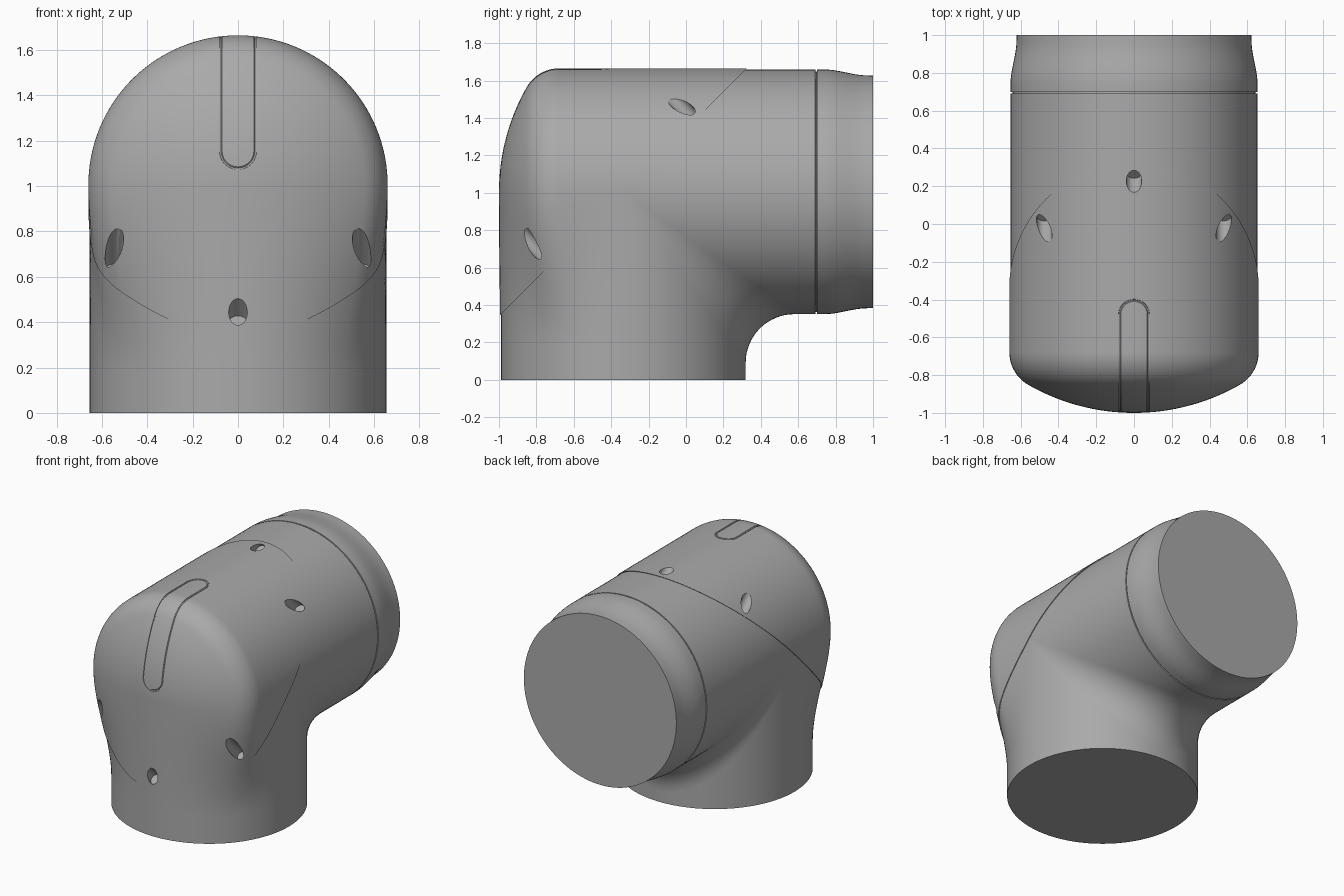
import bpy, bmesh
from math import sin, cos, pi, sqrt, asin, atan2, hypot
from mathutils import Vector, Matrix

cube = bpy.data.objects.get("Cube")
if cube:
    bpy.data.objects.remove(cube, do_unlink=True)

R = 0.66                                  # pipe radius
AXIS = Vector((0, -0.335, 1.005))         # where the two pipe axes meet
NORMAL = Vector((0, -1, 1)).normalized()  # seam plane, facing the cover
ALONG = Vector((0, 1, 1)).normalized()
INNER = 0.991                             # body is slightly smaller than cover

grey = bpy.data.materials.new("warm_grey")
grey.use_nodes = True
colour = (0.4, 0.4, 0.4, 1)
grey.diffuse_color = colour
grey.node_tree.nodes["Principled BSDF"].inputs["Base Color"].default_value = colour


def make(name, bm):
    mesh = bpy.data.meshes.new(name)
    bm.to_mesh(mesh)
    bm.free()
    mesh.materials.append(grey)
    ob = bpy.data.objects.new(name, mesh)
    bpy.context.collection.objects.link(ob)
    return ob


def activate(ob):
    bpy.ops.object.select_all(action='DESELECT')
    ob.select_set(True)
    bpy.context.view_layer.objects.active = ob


def smooth(ob):
    activate(ob)
    bpy.ops.object.shade_smooth_by_angle(angle=0.5)


def loft(rings):
    """Closed solid through a list of equal rings."""
    bm = bmesh.new()
    rows = [[bm.verts.new(p) for p in ring] for ring in rings]
    n = len(rows[0])
    for a, b in zip(rows, rows[1:]):
        for i in range(n):
            j = (i + 1) % n
            bm.faces.new((a[i], a[j], b[j], b[i]))
    bm.faces.new(rows[0])
    bm.faces.new(rows[-1])
    bmesh.ops.recalc_face_normals(bm, faces=bm.faces)
    return bm


def clip(bm, keep_cover):
    """Cut at the sloping seam and close the cut."""
    bmesh.ops.bisect_plane(bm, geom=bm.verts[:] + bm.edges[:] + bm.faces[:],
                           plane_co=AXIS, plane_no=NORMAL,
                           clear_inner=keep_cover, clear_outer=not keep_cover)
    bmesh.ops.holes_fill(bm, edges=[e for e in bm.edges if e.is_boundary], sides=0)
    bmesh.ops.recalc_face_normals(bm, faces=bm.faces)
    return bm


def subtract(ob, cutter):
    mod = ob.modifiers.new("cut", 'BOOLEAN')
    mod.operation, mod.solver, mod.object = 'DIFFERENCE', 'EXACT', cutter
    activate(ob)
    bpy.ops.object.modifier_apply(modifier=mod.name)


# Domed end profile: shallow arc, then a rounded shoulder, as (radius, y)
ARC, SHOULDER, ARC_Y = 1.13, 0.2, 0.13
turn = asin((R - SHOULDER) / (ARC - SHOULDER))
shoulder_y = ARC_Y - (ARC - SHOULDER) * cos(turn)
dome = []
for i in range(1, 17):
    a = turn * i / 16
    dome.append((ARC * sin(a), ARC_Y - ARC * cos(a)))
for i in range(1, 17):
    a = turn + (pi / 2 - turn) * i / 16
    dome.append((R - SHOULDER + SHOULDER * sin(a), shoulder_y - SHOULDER * cos(a)))
dome = [(0.01, -1.0)] + dome


def dome_y(r):
    for (r0, y0), (r1, y1) in zip(dome, dome[1:]):
        if r <= r1:
            return y0 + (y1 - y0) * (r - r0) / (r1 - r0)
    return dome[-1][1]


def horizontal(profile, k, n=128):
    rings = []
    for r, y in profile:
        yy = AXIS.y + (y - AXIS.y) * k if y < AXIS.y else y
        rings.append([(r * k * cos(2 * pi * i / n), yy, AXIS.z + r * k * sin(2 * pi * i / n))
                      for i in range(n)])
    return loft(rings)


def vertical(k, levels=40):
    """Round at the foot, turning into the dome outline at the axis height."""
    side = [(x, y - AXIS.y) for x, y in dome]
    side += [(R, (shoulder_y - AXIS.y) * (1 - i / 8)) for i in range(1, 9)]
    outline = [(0, -1 - AXIS.y)] + side
    outline += [(R * cos(pi * i / 64), R * sin(pi * i / 64)) for i in range(1, 64)]
    outline += [(-x, y) for x, y in reversed(side)]
    rings = []
    for j in range(levels + 1):
        z = AXIS.z * j / levels
        t = min(max((z - 0.2) / (AXIS.z - 0.2), 0), 1)
        w = t * t * (3 - 2 * t)
        ring = []
        for x, y in outline:
            a = atan2(y, x)
            r = k * (R + (hypot(x, y) - R) * w)
            ring.append((r * cos(a), AXIS.y + r * sin(a), z))
        rings.append(ring)
    return loft(rings)


# Main solids, split at the seam
straight = [(R, shoulder_y + (0.6 - shoulder_y) * i / 14) for i in range(1, 15)]
groove = [(R, 0.691), (R - 0.012, 0.692), (R - 0.012, 0.699), (R, 0.7)]
neck = [(R, 0.74)]
for i in range(1, 11):
    t = i / 10
    neck.append((R - 0.032 * t * t * (3 - 2 * t), 0.74 + 0.23 * t))
neck.append((R - 0.033, 1.0))

cover_top = make("cover_top", clip(horizontal(dome + straight, 1), True))
cover_front = make("cover_front", clip(vertical(1), True))
body_rear = make("body_rear", clip(horizontal(dome + straight + groove + neck, INNER), False))
body_lower = make("body_lower", clip(vertical(INNER), False))

# Screw holes, drilled square to the seam
bm = bmesh.new()
rot = NORMAL.to_track_quat('Z', 'Y').to_matrix().to_4x4()
for x, u in ((0, -0.863), (0.545, -0.54), (-0.545, -0.54),
             (0.475, 0.544), (-0.475, 0.544), (0, 0.863)):
    centre = AXIS + Vector((x, 0, 0)) + ALONG * u + NORMAL * 0.256
    bmesh.ops.create_cone(bm, cap_ends=True, segments=32, radius1=0.041, radius2=0.041,
                          depth=0.5, matrix=Matrix.Translation(centre) @ rot)
holes = make("hole_cutter", bm)
holes.hide_render = True

# Long slot outline wrapped over the front shoulder
W, LOW, BACK = 0.076, 0.15, -0.48
ridge = [p for p in dome if p[0] > LOW] + [p for p in straight if p[1] < BACK - 0.03]


def on_cover(x, r, y):
    if r < 0.5:
        return Vector((x, dome_y(hypot(x, r)), AXIS.z + r))
    return Vector((x, y, AXIS.z + sqrt(r * r - x * x)))


path = [on_cover(W, r, y) for r, y in ridge]
path += [on_cover(W * cos(pi * i / 20), R, BACK + W * sin(pi * i / 20)) for i in range(21)]
path += [on_cover(-W, r, y) for r, y in reversed(ridge)]
path += [on_cover(-W * cos(pi * i / 20), LOW - W * sin(pi * i / 20), 0) for i in range(21)]
curve = bpy.data.curves.new("slot_cutter", 'CURVE')
curve.dimensions = '3D'
curve.bevel_depth = 0.007
curve.bevel_resolution = 1
spline = curve.splines.new('POLY')
spline.points.add(len(path) - 1)
for point, co in zip(spline.points, path):
    point.co = (*co, 1)
spline.use_cyclic_u = True
slot = bpy.data.objects.new("slot_cutter", curve)
bpy.context.collection.objects.link(slot)
slot.hide_render = True
activate(slot)
bpy.ops.object.convert(target='MESH')

subtract(cover_top, slot)
subtract(cover_top, holes)
subtract(cover_front, holes)
for cutter in (slot, holes):
    bpy.data.objects.remove(cutter, do_unlink=True)

# Rolling fillet in the inner corner between the two pipes
rp, rf = R * INNER, 0.26
ratio = rp / (rp + rf)
bm = bmesh.new()
rows = []
for i in range(65):
    a = pi * (i / 64 - 0.5) * 0.998
    x, h = (rp + rf) * sin(a), (rp + rf) * cos(a)
    ball = Vector((x, h, -h))
    d1 = (Vector((x * ratio, h * ratio, -h)) - ball).normalized()
    d2 = (Vector((x * ratio, h, -h * ratio)) - ball).normalized()
    rows.append([bm.verts.new(AXIS + ball + d1.slerp(d2, j / 16) * rf) for j in range(17)])
for a, b in zip(rows, rows[1:]):
    for j in range(16):
        bm.faces.new((a[j], a[j + 1], b[j + 1], b[j]))
fillet = make("inner_fillet", bm)

for ob in (cover_top, cover_front, body_rear, body_lower, fillet):
    smooth(ob)
